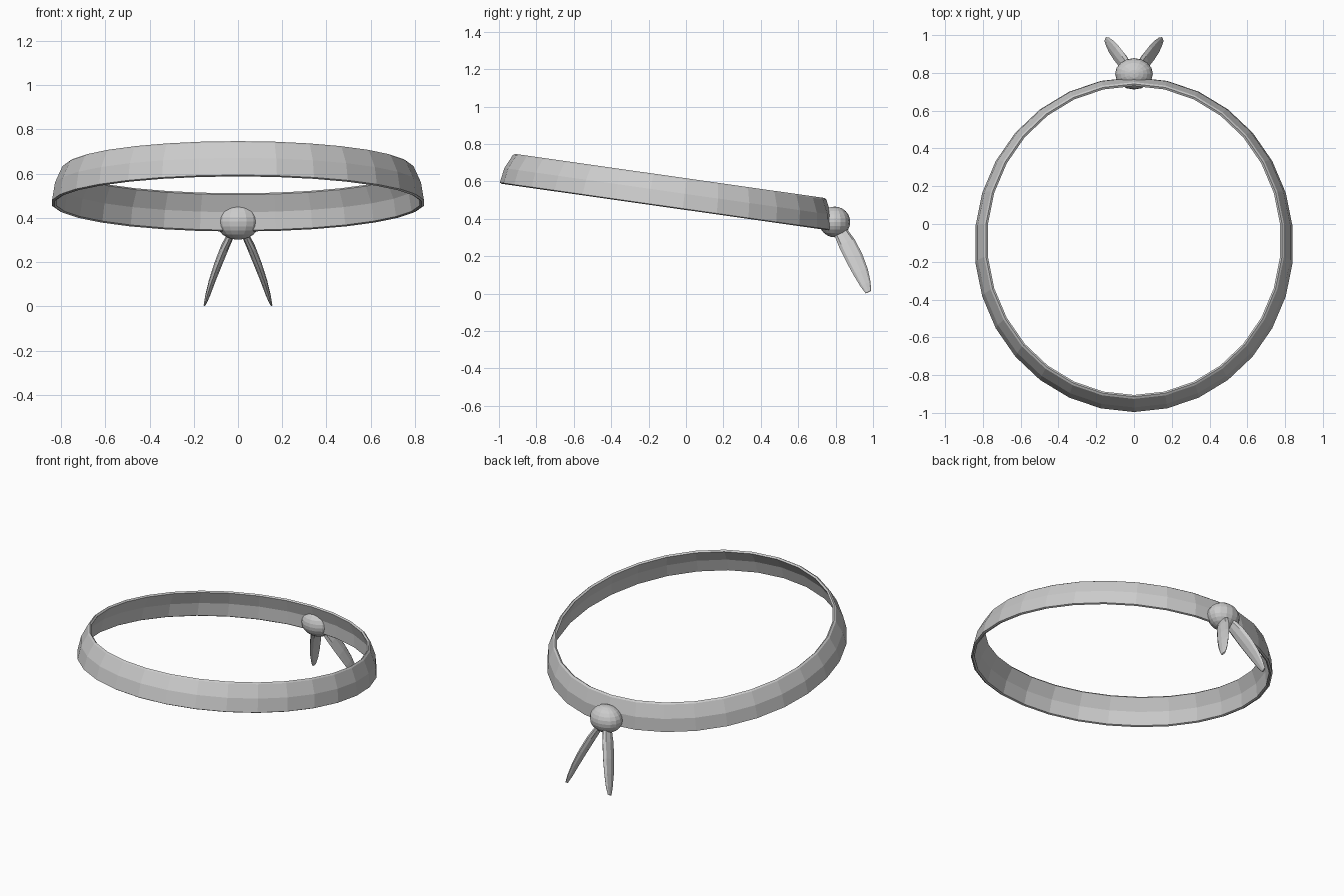
import bpy, bmesh, math
from mathutils import Vector, Matrix

cube = bpy.data.objects.get("Cube")
if cube:
    bpy.data.objects.remove(cube, do_unlink=True)

grey = bpy.data.materials.new("light grey cloth")
grey.use_nodes = True
colour = (0.6, 0.6, 0.6, 1)
grey.diffuse_color = colour
grey.node_tree.nodes["Principled BSDF"].inputs["Base Color"].default_value = colour


def finish(bm, name):
    bmesh.ops.recalc_face_normals(bm, faces=bm.faces)
    mesh = bpy.data.meshes.new(name)
    bm.to_mesh(mesh)
    bm.free()
    mesh.materials.append(grey)
    obj = bpy.data.objects.new(name, mesh)
    bpy.context.collection.objects.link(obj)
    return obj


def bridge(bm, a, b):
    for i in range(len(a)):
        j = (i + 1) % len(a)
        bm.faces.new((a[i], a[j], b[j], b[i]))


# Band: oval loops of (x radius, y radius, height), closed into a tilted tapered ring
SIDES = 30
profile = [(0.845, 0.895, 0.005), (0.832, 0.882, 0.085), (0.798, 0.847, 0.16),
           (0.788, 0.836, 0.168), (0.778, 0.826, 0.16), (0.812, 0.862, 0.085),
           (0.825, 0.875, 0.005), (0.835, 0.885, 0)]
bm = bmesh.new()
loops = []
for rx, ry, h in profile:
    angles = [2 * math.pi * i / SIDES - math.pi / 2 for i in range(SIDES)]
    loops.append([bm.verts.new((rx * math.cos(a), ry * math.sin(a), h)) for a in angles])
for i, loop in enumerate(loops):
    bridge(bm, loop, loops[(i + 1) % len(loops)])
bm.transform(Matrix.Translation((0, -0.11, 0.4625)) @ Matrix.Rotation(math.radians(-8.1), 4, "X"))
finish(bm, "band")

# Knot at the back
bm = bmesh.new()
bmesh.ops.create_uvsphere(bm, u_segments=16, v_segments=12, radius=1)
bm.transform(Matrix.Translation((0, 0.795, 0.383)) @ Matrix.Diagonal((0.1, 0.083, 0.082, 1)))
knot = finish(bm, "knot")

# Tails: flattened tapering lofts, mirrored; each step is (centre, half width, half thickness)
path = [((0.02, 0.815, 0.35), 0.035, 0.015), ((0.058, 0.86, 0.27), 0.047, 0.019),
        ((0.09, 0.9, 0.19), 0.048, 0.018), ((0.117, 0.934, 0.115), 0.042, 0.015),
        ((0.137, 0.96, 0.05), 0.03, 0.011), ((0.15, 0.975, 0.008), 0.016, 0.005)]
for side, label in ((1, "left"), (-1, "right")):
    bm = bmesh.new()
    rings = []
    across = Vector((-0.16, 0.9, 0.41)).normalized()
    for k, (centre, width, thick) in enumerate(path):
        before, after = path[max(k - 1, 0)][0], path[min(k + 1, len(path) - 1)][0]
        out = (Vector(after) - Vector(before)).cross(across).normalized()
        ring = []
        for i in range(8):
            a = math.tau * i / 8
            p = Vector(centre) + across * width * math.cos(a) + out * thick * math.sin(a)
            ring.append(bm.verts.new((p.x * side, p.y, p.z)))
        rings.append(ring)
    for a, b in zip(rings, rings[1:]):
        bridge(bm, a, b)
    bm.faces.new(rings[0])
    bm.faces.new(rings[-1])
    finish(bm, label + "_tail")
